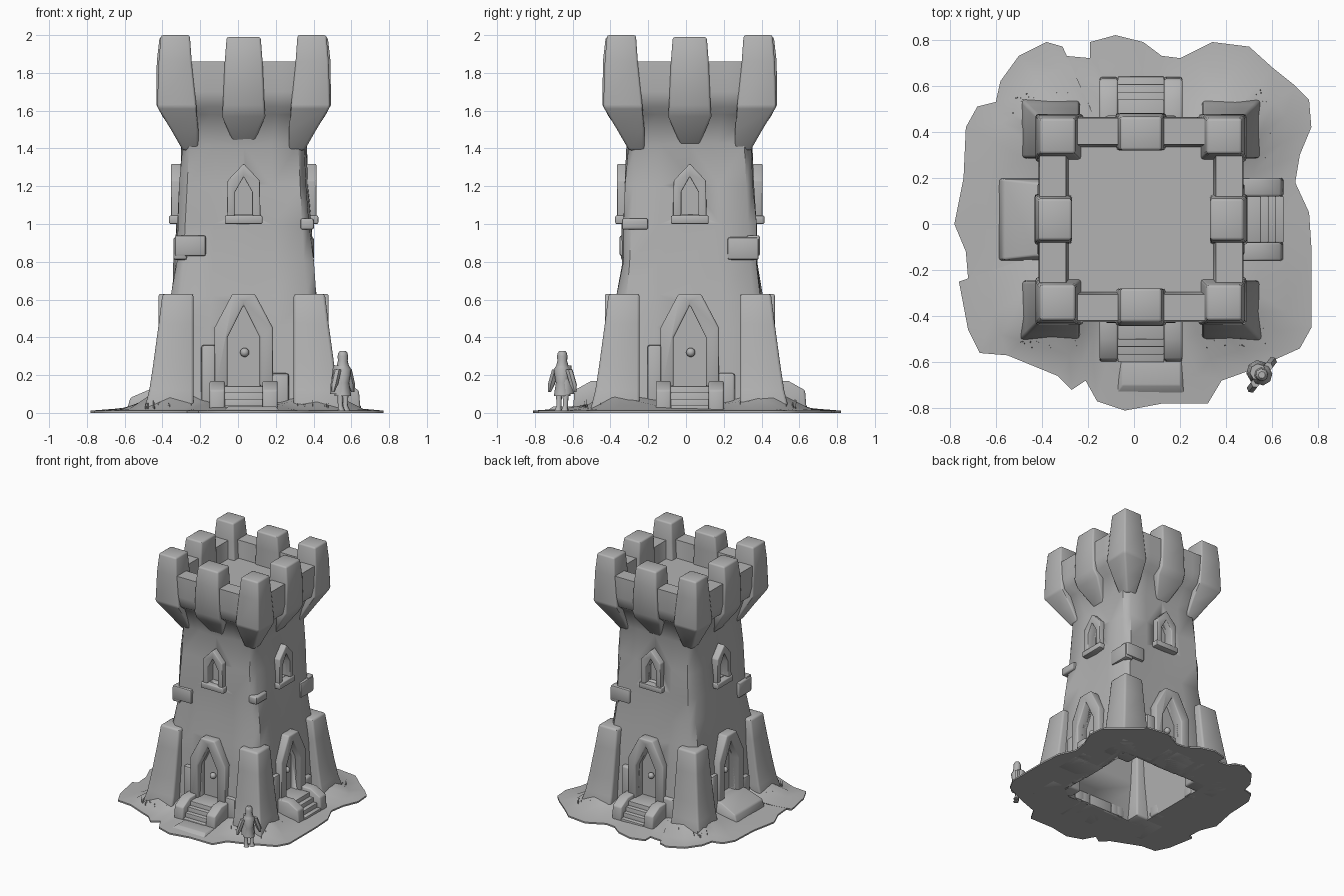
import bpy, bmesh, math, random
from mathutils import Matrix, Vector

random.seed(4)
if "Cube" in bpy.data.objects:
    bpy.data.objects.remove(bpy.data.objects["Cube"])

stone = bpy.data.materials.new("grey_stone")
stone.use_nodes = True
stone.diffuse_color = (0.45, 0.45, 0.45, 1)
stone.node_tree.nodes["Principled BSDF"].inputs["Base Color"].default_value = stone.diffuse_color

CENTRE = Matrix.Translation((0.03, 0.02, 0))
SIDES = ["front", "left", "back", "right"]


def turn(k):
    """Placement on side k of the tower, quarter turns from the front."""
    return CENTRE @ Matrix.Rotation(k * math.pi / 2, 4, "Z")


def select(obj):
    bpy.ops.object.select_all(action="DESELECT")
    obj.select_set(True)
    bpy.context.view_layer.objects.active = obj


def finish(name, bm, matrix=CENTRE, bevel=0, angle=45):
    bmesh.ops.recalc_face_normals(bm, faces=bm.faces)
    bm.transform(matrix)
    mesh = bpy.data.meshes.new(name)
    bm.to_mesh(mesh)
    bm.free()
    mesh.materials.append(stone)
    obj = bpy.data.objects.new(name, mesh)
    bpy.context.collection.objects.link(obj)
    select(obj)
    if bevel:
        mod = obj.modifiers.new("soft_edges", "BEVEL")
        mod.width, mod.segments = bevel, 2
        bpy.ops.object.modifier_apply(modifier=mod.name)
    bpy.ops.object.shade_smooth_by_angle(angle=math.radians(angle))
    return obj


def skin(bm, rings, closed=False):
    """Join rings of points with quads; cap the ends or close the loop."""
    rows = [[bm.verts.new(p) for p in ring] for ring in rings]
    pairs = list(zip(rows, rows[1:]))
    if closed:
        pairs.append((rows[-1], rows[0]))
    else:
        bm.faces.new(rows[0])
        bm.faces.new(rows[-1])
    for a, b in pairs:
        for i in range(len(a)):
            j = (i + 1) % len(a)
            bm.faces.new((a[i], a[j], b[j], b[i]))


def loft(name, rings, matrix=CENTRE, bevel=0, closed=False, angle=45):
    bm = bmesh.new()
    skin(bm, rings, closed)
    return finish(name, bm, matrix, bevel, angle)


def rect(x0, x1, y0, y1, z):
    return [(x0, y0, z), (x1, y0, z), (x1, y1, z), (x0, y1, z)]


def box(name, x0, x1, y0, y1, z0, z1, matrix, bevel=0.008):
    return loft(name, [rect(x0, x1, y0, y1, z) for z in (z0, z1)], matrix, bevel)


def prism(name, profile, y0, y1, matrix, bevel=0):
    return loft(name, [[(x, y, z) for x, z in profile] for y in (y0, y1)], matrix, bevel)


def mirrored(half):
    """Full outline from the right half, listed from the bottom upwards."""
    return half + [(-x, z) for x, z in reversed(half) if x]


def disc(r, z, x=0, y=0, n=8):
    return [(x + r * math.cos(a), y + r * math.sin(a), z)
            for a in (i * math.tau / n for i in range(n))]


def wall_ring(h, z, rough=0):
    """Square ring with chamfered corners and uneven masonry."""
    ring = []
    for k in range(4):
        for t in (-0.88, -0.45, 0, 0.45, 0.88):
            p = Vector((h * t, -h + random.uniform(-rough, rough), z + random.uniform(-rough, rough)))
            ring.append(Matrix.Rotation(k * math.pi / 2, 3, "Z") @ p)
    return ring


# Tower wall, flared parapet and roof floor in one shell
levels = [(0.43, 0, 0), (0.415, 0.2, 0.006), (0.395, 0.45, 0.008), (0.38, 0.62, 0.01),
          (0.362, 0.8, 0.012), (0.352, 1.0, 0.01), (0.34, 1.2, 0.01), (0.328, 1.42, 0.008),
          (0.38, 1.58, 0), (0.43, 1.62, 0), (0.445, 1.7, 0), (0.44, 1.86, 0),
          (0.325, 1.86, 0), (0.315, 1.72, 0)]
tower = loft("tower_wall", [wall_ring(*level) for level in levels])


def cut(target, cutter):
    mod = target.modifiers.new("opening", "BOOLEAN")
    mod.operation, mod.solver, mod.object = "DIFFERENCE", "EXACT", cutter
    cutter.hide_render = True
    select(target)
    bpy.ops.object.modifier_apply(modifier=mod.name)
    bpy.data.objects.remove(cutter)


cut(tower, loft("hollow_cutter", [rect(-h, h, -h, h, z) for h, z in
                                  ((0.38, -0.1), (0.335, 0.3), (0.265, 1.5))]))

door_hole = mirrored([(0.085, 0.14), (0.085, 0.4), (0, 0.57)])
door_rim = mirrored([(0.155, 0.14), (0.155, 0.45), (0.06, 0.63)])
window_hole = mirrored([(0.045, 1.05), (0.045, 1.17), (0, 1.25)])
window_rim = mirrored([(0.09, 1.0), (0.085, 1.23), (0, 1.32)])

for k, side in enumerate(SIDES):
    at = turn(k)
    # Arched doorway and pointed window, each a recess with a raised frame
    cut(tower, prism("door_cutter", door_hole, -0.6, -0.365, at))
    cut(tower, prism("window_cutter", window_hole, -0.6, -0.312, at))
    prism("door_frame_" + side, door_rim + door_hole[::-1], -0.45, -0.36, at, 0.01)
    prism("window_frame_" + side, window_rim + window_hole[::-1], -0.385, -0.3, at, 0.006)
    box("window_sill_" + side, -0.1, 0.1, -0.395, -0.3, 1.0, 1.045, at)
    bm = bmesh.new()
    bmesh.ops.create_uvsphere(bm, u_segments=12, v_segments=8, radius=0.024,
                              matrix=Matrix.Translation((0.005, -0.385, 0.32)))
    finish("door_knob_" + side, bm, at)

    # Low blocks beside the doorway
    box("jamb_block_a_" + side, -0.225, -0.145, -0.435, -0.36, 0, 0.36, at, 0.015)
    box("jamb_block_b_" + side, 0.145, 0.24, -0.445, -0.36, 0, 0.21, at, 0.015)

    # Stairs between pedestals; the right side has an earth ramp instead
    if side == "right":
        loft("earth_ramp", [rect(-0.18, 0.18, -0.62, -0.38, 0.01),
                            rect(-0.175, 0.175, -0.6, -0.38, 0.08),
                            rect(-0.16, 0.16, -0.46, -0.38, 0.14)], at, 0.01)
    else:
        for i in range(4):
            box(f"step_{i}_{side}", -0.1, 0.1, -0.62 + 0.033 * i, -0.36,
                0, 0.04 + 0.034 * i, at, 0.004)
        for s in (-1, 1):
            x0, x1 = sorted((s * 0.1, s * 0.18))
            loft(f"pedestal_{side}_{s}", [rect(x0, x1, -0.62, -0.36, 0),
                                          rect(x0, x1, -0.61, -0.36, 0.12),
                                          rect(x0, x1, -0.52, -0.36, 0.17)], at, 0.01)

    # Corner buttress, wide at the foot
    loft("buttress_" + side, [rect(0.265, h, -h, -0.265, z) for h, z in
                              ((0.53, 0), (0.5, 0.12), (0.48, 0.25), (0.45, 0.47), (0.43, 0.63))],
         at, 0.015)
    # Corner turret on a tapering corbel
    loft("corner_turret_" + side, [rect(a, b, -b, -a, z) for a, b, z in
                                   ((0.24, 0.322, 1.39), (0.24, 0.385, 1.5), (0.25, 0.458, 1.62),
                                    (0.275, 0.45, 1.86), (0.285, 0.438, 2.0))], at, 0.012)
    # Middle merlon on its own corbel
    loft("merlon_" + side, [rect(-w, w, -d, -0.3, z) for w, d, z in
                            ((0.05, 0.325, 1.42), (0.115, 0.43, 1.57), (0.11, 0.462, 1.63),
                             (0.1, 0.46, 1.86), (0.09, 0.445, 1.99))], at, 0.012)

# Projecting stones near the corners of the wall
for i, (k, x0, x1, z0, z1) in enumerate([
        (0, -0.365, -0.2, 0.83, 0.94), (1, 0.2, 0.365, 0.81, 0.93), (1, -0.36, -0.22, 0.97, 1.03),
        (2, -0.365, -0.2, 0.83, 0.94), (3, 0.2, 0.365, 0.81, 0.93)]):
    box(f"corner_stone_{i}", x0, x1, -0.372, -0.3, z0, z1, turn(k), 0.012)

# Uneven ground with a square hole under the tower
outline = [(-.74, .2), (-.73, .42), (-.68, .51), (-.6, .53), (-.58, .62), (-.5, .73), (-.38, .79),
           (-.31, .77), (-.3, .73), (-.19, .72), (-.19, .79), (-.08, .82), (.04, .79), (.12, .73),
           (.2, .72), (.34, .79), (.5, .77), (.6, .68), (.7, .6), (.76, .54), (.77, .42),
           (.72, .3), (.7, .18), (.76, .05), (.77, -.1), (.77, -.45), (.72, -.54), (.52, -.63),
           (.38, -.68), (.32, -.78), (.12, -.78), (-.04, -.81), (-.16, -.77), (-.21, -.68),
           (-.27, -.72), (-.33, -.66), (-.55, -.57), (-.67, -.56), (-.72, -.46), (-.76, -.25),
           (-.72, -.24), (-.73, -.12), (-.78, 0)]


def ground_ring(t, z, heap=0):
    """Ring between the outline (t=0) and the square hole (t=1), heaped at the corners."""
    ring = []
    for x, y in outline:
        p = Vector((x - 0.03, y - 0.02, 0))
        hole = p * (0.38 / max(abs(p.x), abs(p.y)))
        corner = min(abs(p.x), abs(p.y)) / max(abs(p.x), abs(p.y))
        q = p.lerp(hole, t)
        ring.append((q.x, q.y, z + heap * corner ** 2))
    return ring


loft("ground", [ground_ring(1, 0), ground_ring(0, 0), ground_ring(0, 0.012),
                ground_ring(0.3, 0.022), ground_ring(0.65, 0.035, 0.09),
                ground_ring(1, 0.04, 0.12)], closed=True, angle=60)
loft("front_path", [rect(-0.11, 0.19, -0.76, -0.58, 0.01), rect(-0.08, 0.17, -0.72, -0.58, 0.035)],
     bevel=0.005)

# Grass blades around the buttress feet
bm = bmesh.new()
for k in range(4):
    for _ in range(24):
        along, out = random.uniform(0.27, 0.54), random.uniform(0.51, 0.56)
        x, y = random.choice(((along, -out), (out, -along)))
        base = Matrix.Rotation(k * math.pi / 2, 3, "Z") @ Vector((x, y, 0.01))
        tip = base + Vector((random.uniform(-0.01, 0.01), random.uniform(-0.01, 0.01),
                             random.uniform(0.035, 0.065)))
        foot = [bm.verts.new(p) for p in disc(0.004, base.z, base.x, base.y, 3)]
        top = bm.verts.new(tip)
        for i in range(3):
            bm.faces.new((foot[i], foot[i - 1], top))
finish("grass", bm)

# Hooded guard standing on the ground at the front corner
guard = Matrix.Translation((0.555, -0.655, 0.01)) @ Matrix.Rotation(math.radians(52), 4, "Z")
bm = bmesh.new()
for s in (-1, 1):
    skin(bm, [disc(r, z, s * 0.022, y) for r, z, y in
              ((0.02, 0, -0.008), (0.013, 0.03, 0), (0.018, 0.12, 0))])
    skin(bm, [disc(r, z, s * x, 0, 6) for r, z, x in
              ((0.008, 0.1, 0.085), (0.02, 0.14, 0.074), (0.02, 0.22, 0.045))])
finish("guard_limbs", bm, guard)
loft("guard_tunic", [disc(r, z) for r, z in
                     ((0.045, 0.08), (0.034, 0.15), (0.046, 0.22), (0.022, 0.255))], guard)
loft("guard_cape", [disc(r, z, 0, 0.02) for r, z in
                    ((0.052, 0.09), (0.045, 0.17), (0.036, 0.24))], guard)
loft("guard_hood", [disc(r, z) for r, z in
                    ((0.034, 0.235), (0.026, 0.265), (0.028, 0.29), (0.024, 0.308), (0.015, 0.318))],
     guard)
